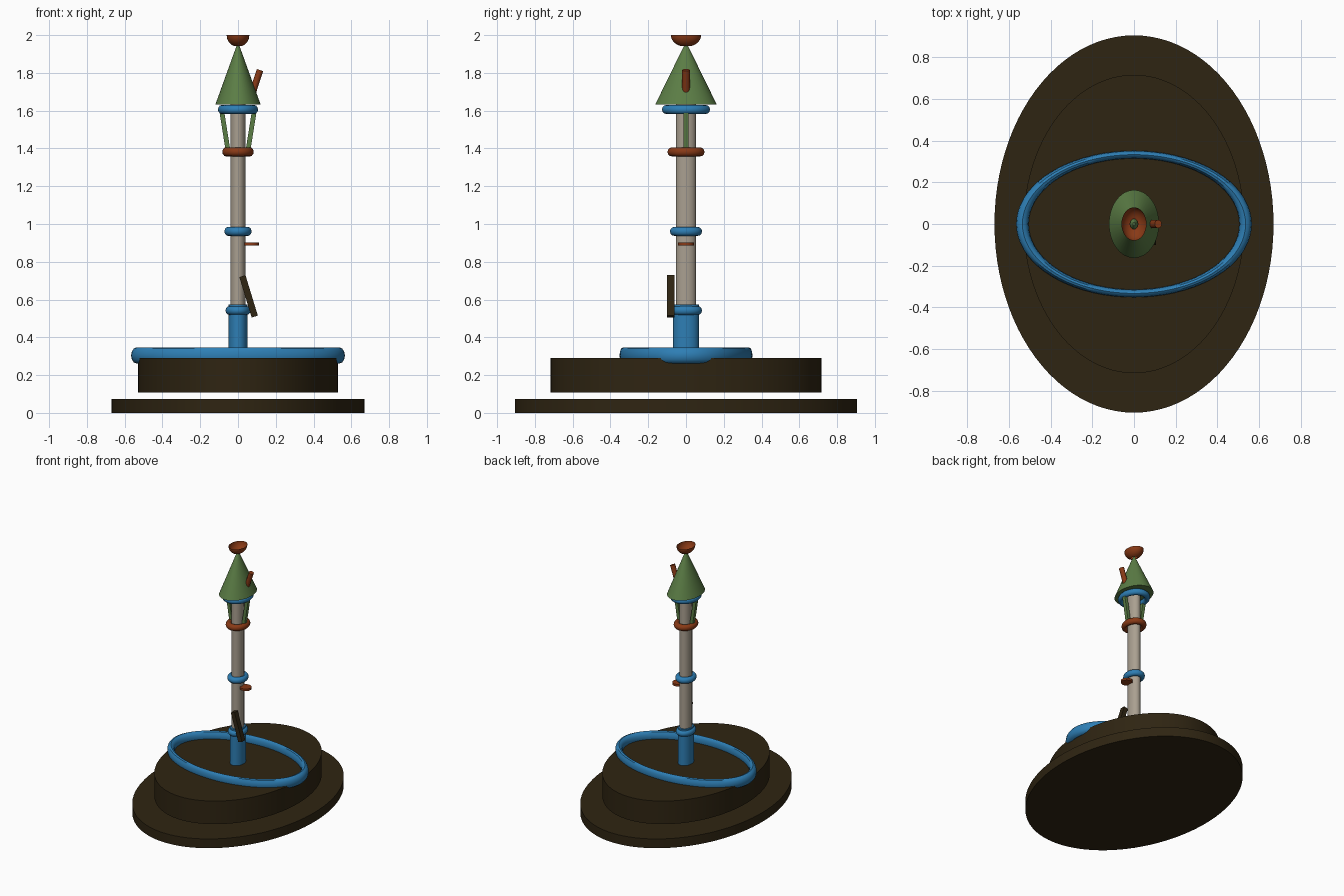
import bpy, bmesh, math
from mathutils import Matrix, Vector

if "Cube" in bpy.data.objects:
    bpy.data.objects.remove(bpy.data.objects["Cube"])


def material(name, rgb):
    m = bpy.data.materials.new(name)
    m.diffuse_color = (*rgb, 1)
    m.use_nodes = True
    m.node_tree.nodes["Principled BSDF"].inputs["Base Color"].default_value = m.diffuse_color
    return m


DARK = material("dark brown", (0.028, 0.018, 0.006))
BLUE = material("blue", (0.027, 0.21, 0.46))
RUST = material("rust", (0.25, 0.042, 0.008))
GREEN = material("green", (0.105, 0.205, 0.06))
STONE = material("warm grey", (0.40, 0.35, 0.28))


def finish(name, bm, mat, matrix=None):
    if matrix is not None:
        bmesh.ops.transform(bm, matrix=matrix, verts=bm.verts)
    bmesh.ops.recalc_face_normals(bm, faces=bm.faces)
    me = bpy.data.meshes.new(name)
    bm.to_mesh(me)
    bm.free()
    me.materials.append(mat)
    ob = bpy.data.objects.new(name, me)
    bpy.context.collection.objects.link(ob)
    bpy.ops.object.select_all(action='DESELECT')
    ob.select_set(True)
    bpy.context.view_layer.objects.active = ob
    bpy.ops.object.shade_smooth_by_angle(angle=math.radians(35))
    return ob


def lathe(name, profile, ratio, mat, n=48, cap=True):
    """Oval turning: profile of (x radius, z); y radius = x radius * ratio."""
    bm = bmesh.new()
    rings = []
    for r, z in profile:
        rings.append([bm.verts.new((r * math.cos(a), r * ratio * math.sin(a), z))
                      for a in (2 * math.pi * i / n for i in range(n))])
    for lo, hi in zip(rings, rings[1:]):
        for i in range(n):
            j = (i + 1) % n
            bm.faces.new((lo[i], lo[j], hi[j], hi[i]))
    if cap:
        bm.faces.new(rings[0][::-1])
        bm.faces.new(rings[-1])
    return finish(name, bm, mat)


def hoop(name, rx, ry, z, tube, tube_z, mat, n=48, k=12):
    """Oval ring with outer size rx, ry; tube is the x half thickness."""
    bm = bmesh.new()
    grid = []
    for i in range(n):
        a = 2 * math.pi * i / n
        row = []
        for j in range(k):
            b = 2 * math.pi * j / k
            s = 1 - (tube / rx) * (1 - math.cos(b))
            row.append(bm.verts.new((rx * s * math.cos(a), ry * s * math.sin(a),
                                     z + tube_z * math.sin(b))))
        grid.append(row)
    for i in range(n):
        p, q = grid[i], grid[(i + 1) % n]
        for j in range(k):
            bm.faces.new((p[j], q[j], q[(j + 1) % k], p[(j + 1) % k]))
    return finish(name, bm, mat)


def box(name, loc, size, tilt, mat):
    bm = bmesh.new()
    bmesh.ops.create_cube(bm, size=1)
    m = (Matrix.Translation(Vector(loc)) @ Matrix.Rotation(math.radians(tilt), 4, 'Y')
         @ Matrix.Diagonal((*size, 1)))
    return finish(name, bm, mat, m)


def rod(name, loc, size, tilt, mat, n=16):
    bm = bmesh.new()
    bmesh.ops.create_cone(bm, cap_ends=True, segments=n, radius1=0.5, radius2=0.5, depth=1)
    m = (Matrix.Translation(Vector(loc)) @ Matrix.Rotation(math.radians(tilt), 4, 'Y')
         @ Matrix.Diagonal((*size, 1)))
    return finish(name, bm, mat, m)


# Two-step oval base (a small gap separates the steps)
lathe("base_lower", [(0.67, 0), (0.67, 0.073)], 1.352, DARK, 96)
lathe("base_upper", [(0.53, 0.108), (0.53, 0.29)], 1.352, DARK, 96)
hoop("base_ring", 0.566, 0.352, 0.304, 0.03, 0.043, BLUE, 72)

# Column with sleeve
lathe("column_sleeve", [(0.05, 0.28), (0.05, 0.575)], 1.35, BLUE, 32)
lathe("column", [(0.04, 0.55), (0.04, 1.64)], 1.33, STONE, 32)

# Collars along the column
for name, rx, ry, z, mat in (("lower_collar", 0.066, 0.085, 0.542, BLUE),
                             ("middle_collar", 0.072, 0.085, 0.961, BLUE),
                             ("upper_collar", 0.083, 0.098, 1.382, RUST),
                             ("roof_collar", 0.106, 0.127, 1.606, BLUE)):
    hoop(name, rx, ry, z, 0.02, 0.024, mat, 40)

# Side braces under the roof
for side, s in (("right", 1), ("left", -1)):
    box("brace_" + side, (s * 0.069, 0, 1.49), (0.025, 0.027, 0.22), s * 9, GREEN)

# Conical roof and open cup finial
lathe("roof", [(0.12, 1.632), (0.006, 1.948)], 1.36, GREEN, 48)
cup = [(0.06 * math.sin(t), 2.0 - 0.062 * math.cos(t))
       for t in (math.radians(18 + 72 * i / 8) for i in range(9))]
lathe("finial_cup", cup, 1.33, RUST, 32, cap=False)

# Roof peg, side shelf and leaning plank
rod("roof_peg", (0.098, 0, 1.758), (0.035, 0.04, 0.12), 18, RUST)
rod("side_shelf", (0.067, 0, 0.895), (0.086, 0.084, 0.016), 0, RUST, 24)
box("leaning_plank", (0.056, -0.08, 0.617), (0.034, 0.04, 0.224), -17, DARK)
